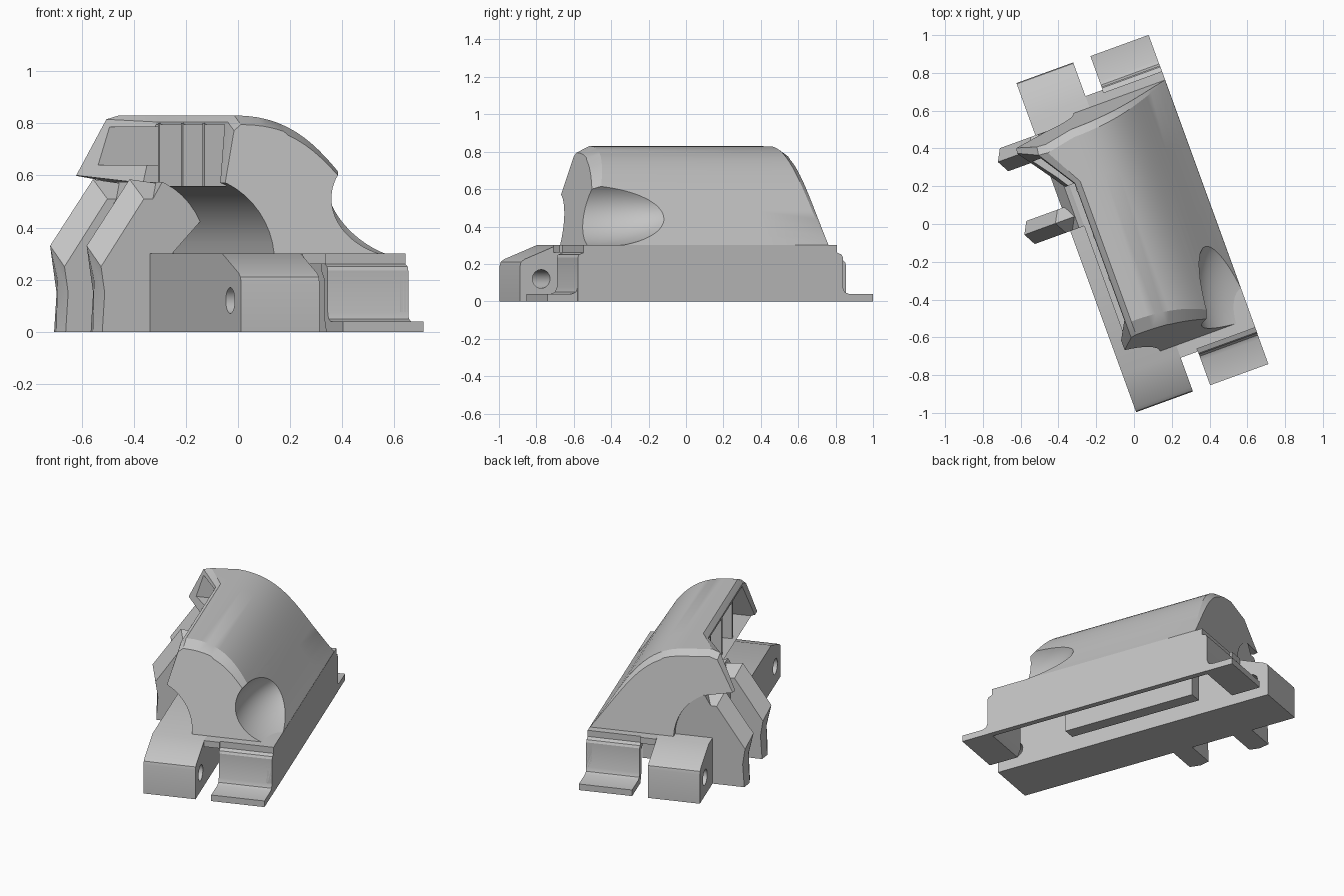
import bpy, bmesh, math
from mathutils import Vector, Matrix
from mathutils.geometry import interpolate_bezier

if "Cube" in bpy.data.objects:
    bpy.data.objects.remove(bpy.data.objects["Cube"])

TURN = Matrix.Rotation(math.radians(20), 4, 'Z')   # whole part is turned on its base
MID = -0.013                                       # middle of the long axis

grey = bpy.data.materials.new("plain_grey")
grey.use_nodes = True
grey.diffuse_color = (0.55, 0.55, 0.55, 1)
grey.node_tree.nodes["Principled BSDF"].inputs["Base Color"].default_value = (0.55, 0.55, 0.55, 1)


def select(obj):
    bpy.ops.object.select_all(action='DESELECT')
    obj.select_set(True)
    bpy.context.view_layer.objects.active = obj


def smooth(obj):
    select(obj)
    bpy.ops.object.shade_smooth_by_angle(angle=math.radians(25))


def loft(name, rings):
    """Skin closed rings of (u, v, z) points and cap both ends."""
    bm = bmesh.new()
    rows = [[bm.verts.new(TURN @ Vector(p)) for p in ring] for ring in rings]
    n = len(rows[0])
    for a, b in zip(rows, rows[1:]):
        for i in range(n):
            j = (i + 1) % n
            bm.faces.new((a[i], a[j], b[j], b[i]))
    bm.faces.new(rows[0][::-1])
    bm.faces.new(rows[-1])
    if bm.calc_volume(signed=True) < 0:
        bmesh.ops.reverse_faces(bm, faces=bm.faces)
    mesh = bpy.data.meshes.new(name)
    bm.to_mesh(mesh)
    bm.free()
    mesh.materials.append(grey)
    obj = bpy.data.objects.new(name, mesh)
    bpy.context.collection.objects.link(obj)
    smooth(obj)
    return obj


def across(name, outline, u0, u1):
    """Prism of a (v, z) outline, running across the part."""
    return loft(name, [[(u, v, z) for v, z in outline] for u in (u0, u1)])


def along(name, outline, v0, v1):
    """Prism of a (u, z) outline, running along the part."""
    return loft(name, [[(u, v, z) for u, z in outline] for v in (v0, v1)])


def box(name, u0, u1, v0, v1, z0, z1):
    return along(name, [(u0, z0), (u1, z0), (u1, z1), (u0, z1)], v0, v1)


def cut(obj, cutter):
    """Subtract the cutter; keep the uncut mesh if nothing would be left."""
    uncut = obj.data.copy()
    mod = obj.modifiers.new("cut", 'BOOLEAN')
    mod.operation = 'DIFFERENCE'
    mod.solver = 'EXACT'
    mod.object = cutter
    select(obj)
    bpy.ops.object.modifier_apply(modifier=mod.name)
    bpy.data.objects.remove(cutter)
    if not obj.data.polygons:
        obj.data = uncut
    smooth(obj)


def both_ends(half):
    return half + [(2 * MID - v, z) for v, z in reversed(half)]


def circle(cv, cz, r, n=24):
    return [(cv + r * math.cos(math.tau * i / n), cz + r * math.sin(math.tau * i / n)) for i in range(n)]


# Base: solid rail with rounded end blocks and cross holes
rail = across("base_rail", both_ends([(-.94, 0), (-.94, .19), (-.935, .21), (-.915, .225), (-.73, .3)]),
              -.33, -.01)
for v in (-.82, .794):
    cut(rail, across("hole_cutter", circle(v, .12, .05), -.5, .2))

# Base: bent plate with flanges, its side wall and the bridge to the rail
wall = [(-.767, .075), (-.767, .235), (-.76, .25), (-.735, .26), (-.735, .3)]
outer = [(-.94, 0), (-.94, .04), (-.8, .04), (-.777, .05)] + wall
inner = [(-.75, 0), (-.73, .05), (-.73, .2), (-.69, .24), (-.69, .26)]
across("flange_plate", both_ends(outer) + both_ends(inner)[::-1], .087, .415)
across("side_wall", both_ends([(-.767, 0)] + wall), .38, .416)
box("bridge", -.01, .087, -.75, .724, .26, .3)
box("inner_bar", .06, .14, -.39, .48, .05, .27)

# Hood: curved shell with sloping, bevelled ends and a side lip that flares at the back
curve = [(p.x, p.y) for p in interpolate_bezier(Vector((-.19, .83)), Vector((.13, .83)),
                                                Vector((.2, .61)), Vector((.415, .3)), 20)]
tunnel = [(-.4 + .3 * math.cos(math.radians(a)), .3 + .3 * math.sin(math.radians(a))) for a in range(0, 65, 8)]
section = [(-.275, .57), (-.22, .805)] + curve + tunnel


def hood_ring(v_low, v_high, inset=0, flare=0):
    ring = []
    for i, (u, z) in enumerate(section):
        if 0 < i < len(curve) + 2:
            s = inset * (z - .3) / .53
            u, z = u - s * .6 * (u > 0), z - s
        v = v_low + (v_high - v_low) * (z - .3) / .53
        if i < 3:
            u -= flare * (.18, .13, .11)[i]
            z += flare * (.03, .01, 0)[i]
            v -= flare * .03
        ring.append((u, v, z))
    return ring


hood = loft("hood", [hood_ring(-.68, -.545, .035), hood_ring(-.67, -.48), hood_ring(.31, .31),
                     hood_ring(.65, .54, 0, 1), hood_ring(.66, .58, .03, .95)])

# Hood: pocket in the flare, then the long side window
cut(hood, box("pocket_cutter", -.7, -.12, .2, .495, .64, .785))
corners = [(-.7, .56), (-.1, .56), (-.1, .795), (-.7, .795)]
cut(hood, loft("window_cutter", [[(u, -.56 + (z - .56) * .42, z) for u, z in corners],
                                 [(u, .31, z) for u, z in corners]]))
for i, v in enumerate((-.23, .01, .27)):
    box(f"window_slat_{i + 1}", -.225, -.09, v - .01, v + .01, .555, .8)

# Hood: scooped clearance above the front flange
bpy.ops.mesh.primitive_uv_sphere_add(segments=64, ring_count=48, radius=1)
scoop = bpy.context.object
scoop.data.materials.append(grey)
scoop.data.transform(TURN @ Matrix.Translation((.43, -.7, .5)) @ Matrix.Diagonal((.28, .52, .215, 1)))
smooth(scoop)
cut(hood, scoop)

# Saddle inside the tunnel, and the plug closing its rear end
arc = [p for p in tunnel if p[1] < .57][::-1]
crown = [(-.33, .2), (-.33, .49), (-.28, .575)]
along("saddle", crown + [p for p in arc if p[1] > .42] + [(-.24, .3), (-.24, .2)], .08, .5)
along("rear_plug", crown + arc + [(-.1, .2)], .45, .62)


# Clip ribs with a ridged outer face
def clip(name, v0):
    side = [(-.32, 0), (-.525, 0), (-.515, .15), (-.53, .25), (-.355, .51), (-.28, .51), (-.24, .3)]
    ridge = [(-.32, 0), (-.54, 0), (-.535, .2), (-.565, .33), (-.39, .585), (-.28, .57), (-.24, .3)]
    rings = [(side, v0), (ridge, v0 + .065), (side, v0 + .13)]
    return loft(name, [[(u, v, z) for u, z in ring] for ring, v in rings])


clip("front_clip", .08)
clip("back_clip", .49)
